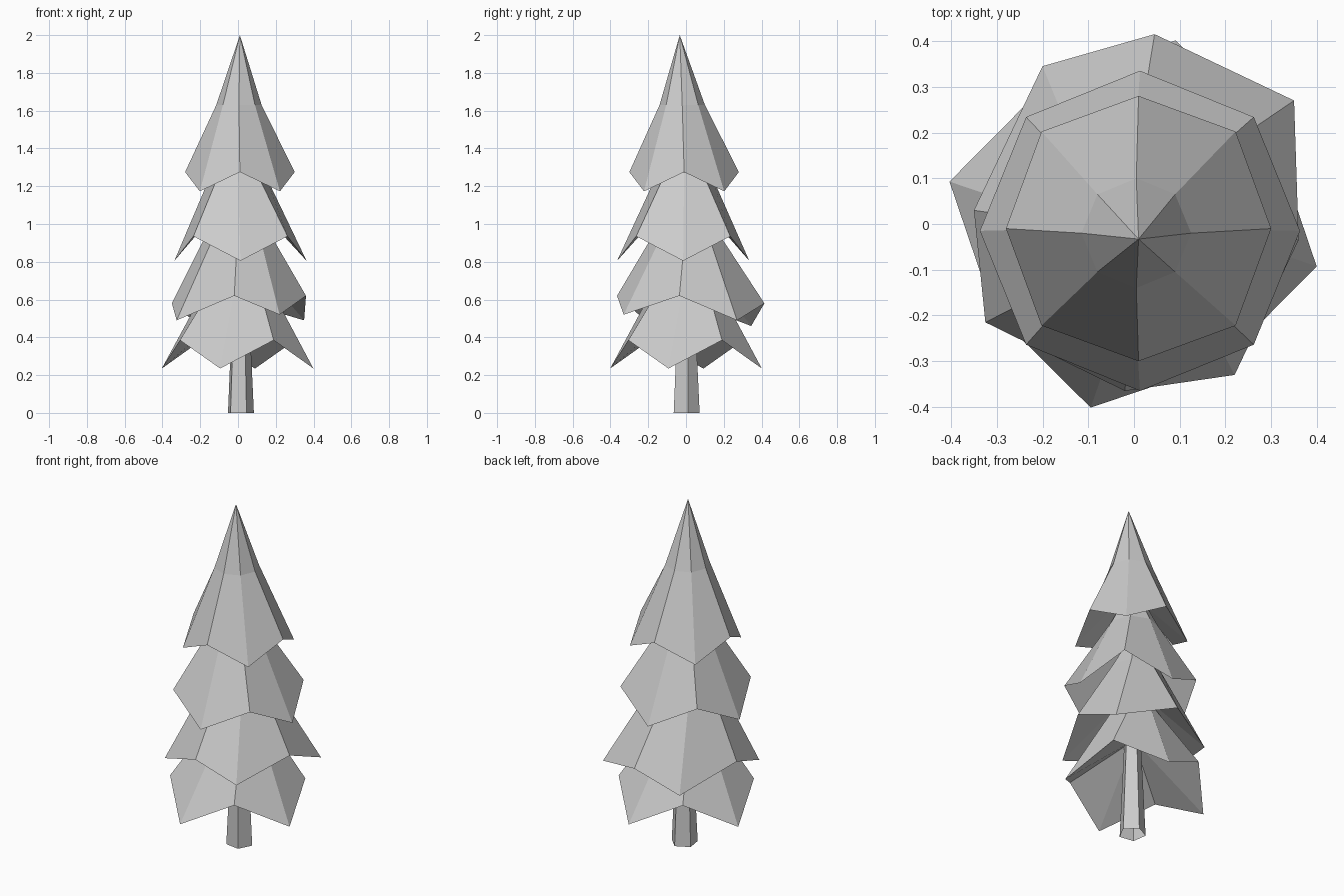
import bpy
import bmesh
from math import cos, sin, radians
from mathutils import Vector

cube = bpy.data.objects.get("Cube")
if cube:
    bpy.data.objects.remove(cube, do_unlink=True)

# One plain colour for the whole tree
grey = bpy.data.materials.new("plain_grey")
grey.use_nodes = True
grey.diffuse_color = (0.6, 0.6, 0.6, 1)
grey.node_tree.nodes["Principled BSDF"].inputs["Base Color"].default_value = (0.6, 0.6, 0.6, 1)


def polar(centre, radius, degrees, z):
    angle = radians(degrees)
    return Vector((centre[0] + radius * cos(angle), centre[1] + radius * sin(angle), z))


def finish(name, bm):
    mesh = bpy.data.meshes.new(name)
    bm.to_mesh(mesh)
    bm.free()
    mesh.materials.append(grey)
    obj = bpy.data.objects.new(name, mesh)
    bpy.context.collection.objects.link(obj)


def zigzag_rim(centre, start, tip, notch):
    """Eight rim points that alternate between (radius, height) pairs."""
    rim = []
    for i in range(8):
        radius, z = (tip, notch)[i % 2]
        rim.append(polar(centre, radius, start + 45 * i, z))
    return rim


def tier(name, rim, shoulder_centre, shoulder, apex, hub_z):
    """Skirt of branches: apex, shoulder ring, zigzag rim and a deep hollow underside."""
    bm = bmesh.new()
    low = [bm.verts.new(p) for p in rim]
    high = [bm.verts.new(polar(shoulder_centre, shoulder[0], 45 * i, shoulder[1]))
            for i in range(8)]
    top = bm.verts.new(apex)
    hub = bm.verts.new((apex[0], apex[1], hub_z))
    for i in range(8):
        j = (i + 1) % 8
        bm.faces.new((high[i], high[j], top))
        bm.faces.new((low[i], low[j], high[j], high[i]))
        bm.faces.new((low[j], low[i], hub))
    finish(name, bm)


# Trunk: tapered five-sided tube, open at the foot
bm = bmesh.new()
rings = [[bm.verts.new(polar((0.012, 0), r, 9 + 72 * i, z)) for i in range(5)]
         for r, z in ((0.073, 0), (0.045, 0.6))]
for i in range(5):
    j = (i + 1) % 5
    bm.faces.new((rings[0][i], rings[0][j], rings[1][j], rings[1][i]))
finish("trunk", bm)

# Branch tiers from the bottom up
tier("bottom_branches", zigzag_rim((-0.002, 0), -13, (0.412, 0.235), (0.36, 0.385)),
     (0, 0), (0.13, 0.74), (0, 0, 0.95), 0.58)

# The second tier leans a little, so its rim is uneven
uneven = [Vector(p) for p in (
    (0.36, -0.035, 0.62), (0.35, 0.27, 0.49), (0.045, 0.415, 0.58), (-0.2, 0.345, 0.46),
    (-0.35, 0.03, 0.58), (-0.325, -0.215, 0.49), (-0.02, -0.365, 0.62), (0.22, -0.33, 0.52))]
tier("lower_branches", uneven, (0, 0), (0.14, 1.0), (0, 0, 1.25), 0.9)

tier("upper_branches", zigzag_rim((0.013, -0.015), 0, (0.35, 0.805), (0.352, 0.935)),
     (0, -0.01), (0.14, 1.27), (0, -0.01, 1.55), 1.2)

tier("top_branches", zigzag_rim((0.01, -0.01), 0, (0.29, 1.275), (0.3, 1.173)),
     (0.005, -0.02), (0.12, 1.63), (0.01, -0.033, 2), 1.5)
